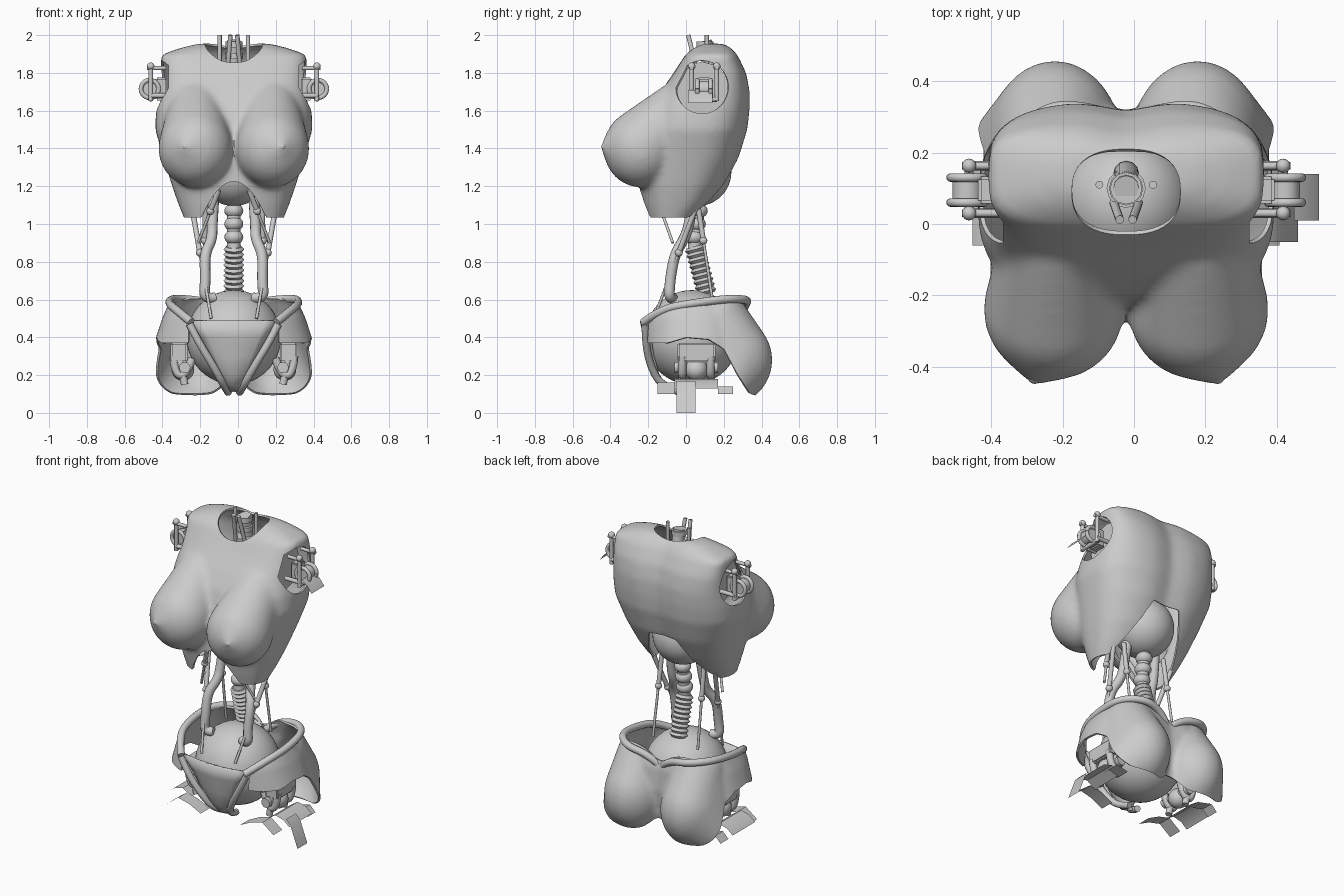
import bpy, bmesh, math
from mathutils import Matrix, Vector

if "Cube" in bpy.data.objects:
    bpy.data.objects.remove(bpy.data.objects["Cube"])

CX = -0.022  # symmetry plane of the body


def lerp_table(pts, t):
    if t <= pts[0][0]:
        return pts[0][1]
    for (a, va), (b, vb) in zip(pts, pts[1:]):
        if t <= b:
            return va + (vb - va) * (t - a) / (b - a)
    return pts[-1][1]


def add_mesh(name, me, angle=40):
    me.shade_smooth()
    me.set_sharp_from_angle(angle=math.radians(angle))
    ob = bpy.data.objects.new(name, me)
    ob.location.x = CX
    bpy.context.collection.objects.link(ob)
    return ob


def finish(name, bm):
    me = bpy.data.meshes.new(name)
    bm.to_mesh(me)
    bm.free()
    return add_mesh(name, me)


def baked(ob):
    bpy.context.view_layer.update()
    me = bpy.data.meshes.new_from_object(ob.evaluated_get(bpy.context.evaluated_depsgraph_get()))
    bpy.data.objects.remove(ob)
    return me


def ball(bm, c, r, seg=32):
    r = (r, r, r) if isinstance(r, float) else r
    m = Matrix.Translation(c) @ Matrix.Diagonal((*r, 1))
    return bmesh.ops.create_uvsphere(bm, u_segments=seg, v_segments=seg // 2, radius=1, matrix=m)['verts']


def hull(bm, balls):
    """Add the convex hull of several balls as one closed solid."""
    verts = [v for c, r in balls for v in ball(bm, c, r, 40)]
    bmesh.ops.delete(bm, geom=list({f for v in verts for f in v.link_faces}), context='FACES_ONLY')
    res = bmesh.ops.convex_hull(bm, input=verts)
    inner = [v for v in res['geom_interior'] if isinstance(v, bmesh.types.BMVert)]
    bmesh.ops.delete(bm, geom=inner, context='VERTS')


def ball_part(name, c, r, seg=32):
    bm = bmesh.new()
    ball(bm, c, r, seg)
    return finish(name, bm)


def box(name, c, size):
    bm = bmesh.new()
    bmesh.ops.create_cube(bm, size=1, matrix=Matrix.Translation(c) @ Matrix.Diagonal((*size, 1)))
    bmesh.ops.bevel(bm, geom=bm.edges[:], offset=0.008, segments=2, affect='EDGES')
    return finish(name, bm)


def tube(name, pts, r, smooth=False, radii=None):
    cu = bpy.data.curves.new(name, 'CURVE')
    cu.dimensions, cu.bevel_depth, cu.bevel_resolution, cu.use_fill_caps = '3D', r, 4, True
    sp = cu.splines.new('NURBS' if smooth else 'POLY')
    sp.points.add(len(pts) - 1)
    for i, p in enumerate(pts):
        sp.points[i].co = (*p, 1)
        sp.points[i].radius = radii[i] if radii else 1
    sp.order_u, sp.use_endpoint_u, sp.resolution_u = 3, True, 8
    ob = bpy.data.objects.new(name, cu)
    bpy.context.collection.objects.link(ob)
    return add_mesh(name, baked(ob))


def sheet(name, pts, y0, y1):
    bm = bmesh.new()
    rows = [[bm.verts.new((x, y, z)) for x, z in pts] for y in (y0, y1)]
    for i in range(len(pts) - 1):
        bm.faces.new((rows[0][i], rows[0][i + 1], rows[1][i + 1], rows[1][i]))
    return finish(name, bm)


def loft(bm, rings, dip, n=64):
    loops = []
    for z, w, yf, yb, e in rings:
        loop = []
        for i in range(n):
            c, s = math.cos(math.tau * i / n), math.sin(math.tau * i / n)
            x = w * math.copysign(abs(c) ** (2 / e), c)
            y = (yf + yb) / 2 + (yb - yf) / 2 * math.copysign(abs(s) ** (2 / e), s)
            if s > 0:
                y -= dip * math.exp(-(x / .08) ** 2)
            loop.append(bm.verts.new((x, y, z)))
        loops.append(loop)
    for a, b in zip(loops, loops[1:]):
        for i in range(n):
            j = (i + 1) % n
            bm.faces.new((a[i], a[j], b[j], b[i]))
    bm.faces.new(loops[0][::-1])
    bm.faces.new(loops[-1])


def shell(name, bm, keep, smooth):
    """Fuse the solids, cut away where keep(co) < 0, and give the skin thickness."""
    ob = finish(name, bm)
    ob.location.x = 0
    m = ob.modifiers.new('fuse', 'REMESH')
    m.mode, m.voxel_size = 'VOXEL', 0.014
    m = ob.modifiers.new('soften', 'SMOOTH')
    m.factor, m.iterations = 0.5, smooth
    me = baked(ob)
    bm = bmesh.new()
    bm.from_mesh(me)
    bmesh.ops.triangulate(bm, faces=bm.faces[:])
    val = {v: keep(v.co) for v in bm.verts}
    cuts = []
    for e in bm.edges[:]:
        a, b = e.verts
        if val[a] * val[b] < 0:
            cuts.append(bmesh.utils.edge_split(e, a, val[a] / (val[a] - val[b]))[1])
    bmesh.ops.connect_verts(bm, verts=cuts)
    bmesh.ops.delete(bm, geom=[v for v, f in val.items() if f < 0], context='VERTS')
    ob = finish(name, bm)
    m = ob.modifiers.new('skin', 'SOLIDIFY')
    m.thickness, m.offset = 0.012, -1
    return add_mesh(name, baked(ob))


# Upper torso shell with neck, arm and waist openings
bm = bmesh.new()
loft(bm, [(.95, .23, -.18, 0, 2.6), (1.03, .264, -.207, .06, 2.6), (1.1, .292, -.228, .13, 2.6),
          (1.2, .327, -.25, .207, 2.6), (1.35, .372, -.245, .287, 2.6), (1.5, .417, -.225, .332, 2.7),
          (1.6, .412, -.195, .342, 2.9), (1.7, .394, -.135, .342, 3.2), (1.8, .387, -.065, .322, 3.6),
          (1.895, .386, -.005, .275, 3.8), (1.93, .29, .035, .245, 3.4), (1.955, .19, .08, .21, 3)], .025)
for s in (-1, 1):
    hull(bm, [((s * .203, -.24, 1.40), (.197, .197, .207)), ((s * .2, -.045, 1.6), .15), ((s * .253, -.422, 1.41), .03)])


def keep_torso(p):
    x, y, z = abs(p.x), p.y, p.z
    neck = max((x / .152) ** 2.5 + abs((y - .09) / .12) ** 2.5 - 1, (1.7 - z) * 5)
    arm = max(((y - .085) / .14) ** 2 + ((z - 1.725) / .14) ** 2 - 1, (.345 - x) * 5)
    hem = 1.225 - 6.5 * x * x if y < -.05 else min(1.34, 1.56 - 2.3 * x)
    return min(neck, arm, (z - max(hem, 1.035)) * 5)


shell('torso_shell', bm, keep_torso, 20)

# Hip shell with leg openings
bm = bmesh.new()
loft(bm, [(-.02, .36, -.1, .26, 2.4), (.1, .41, -.17, .3, 2.4), (.2, .43, -.21, .33, 2.4), (.36, .425, -.24, .35, 2.4),
          (.5, .38, -.24, .34, 2.4), (.6, .335, -.21, .31, 2.4), (.72, .31, -.18, .27, 2.4)], .03)
for s in (-1, 1):
    hull(bm, [((s * .2, .22, .28), (.19, .237, .24)), ((s * .27, .2, .17), .165), ((s * .155, .2, .17), .145),
              ((s * .2, .17, .5), .155)])
WAIST = [(-.25, .47), (-.1, .55), (0, .585), (.3, .61)]
LEG = [(-.1, .37), (0, .4), (.12, .39), (.2, .34), (.27, .21), (.34, .1), (.5, .06)]


def keep_hips(p):
    top = lerp_table(WAIST, p.y) - (.06 * math.exp(-(p.x / .08) ** 2) if p.y > 0 else 0)
    return min(top - p.z, p.z - lerp_table(LEG, p.y), max(abs(p.x) - .24, p.y))


shell('hip_shell', bm, keep_hips, 5)

# Tapering front pelvis plate
bm = bmesh.new()
rows = []
for z, w, y in [(.487, .222, -.245), (.4, .178, -.225), (.3, .125, -.21), (.2, .075, -.18), (.14, .04, -.14), (.11, .025, -.08)]:
    rows.append([bm.verts.new((w * k / 4, y + .03 * (k / 4) ** 2, z)) for k in range(-4, 5)])
for a, b in zip(rows, rows[1:]):
    for i in range(8):
        bm.faces.new((a[i], b[i], b[i + 1], a[i + 1]))
ob = finish('pelvis_plate', bm)
ob.modifiers.new('skin', 'SOLIDIFY').thickness = 0.012

# Inner balls and spine
ball_part('pelvis_ball', (0, .03, .4), .25, 48)
ball_part('chest_ball', (0, .06, 1.275), .18, 48)
bellows = [(0, .045 + .065 * (i / 18), .88 - .25 * i / 18) for i in range(19)]
tube('spine_bellows', bellows, .055, radii=[1 if i % 2 else .78 for i in range(19)])
tube('spine_upper', [(0, .1, 1.97), (0, .15, 1.7), (0, .13, 1.4), (0, .06, 1.1), (0, .045, .86)], .036, True)
for i, z in enumerate((.93, 1.0, 1.07)):
    ball_part(f'vertebra_{i}', (0, .045 + .01 * i, z), (.05, .05, .04), 24)
for i, (z, r) in enumerate([(1.82, .055), (1.89, .048), (1.95, .045)]):
    tube(f'neck_ring_{i}', [(0, .1, z - .016), (0, .1, z + .016)], r)

for s, side in ((-1, 'left'), (1, 'right')):
    def P(*pts):
        return [(s * x, y, z) for x, y, z in pts]

    ball_part(side + '_nipple', P((.256, -.428, 1.41))[0], .02, 16)
    # Neck rods
    tube(side + '_neck_rod', P((.075, .11, 1.7), (.075, .11, 2.0)), .011)
    tube(side + '_front_neck_rod', P((.035, .06, 1.8), (.018, .012, 2.0)), .012)
    # Shoulder joint
    tube(side + '_shoulder_backing', P((.29, .085, 1.715), (.3, .085, 1.715)), .145)
    tube(side + '_shoulder_disc', P((.445, .06, 1.715), (.445, .13, 1.715)), .042)
    circle = [(s * .445 + .047 * math.cos(math.tau * i / 24), 1.715 + .047 * math.sin(math.tau * i / 24)) for i in range(25)]
    for y in (.06, .13):
        tube(side + '_shoulder_ring', [(x, y, z) for x, z in circle], .012)
    box(side + '_shoulder_block', P((.385, .095, 1.715))[0], (.06, .075, .12))
    for y in (.03, .163):
        tube(side + '_shoulder_post', P((.44, y, 1.84), (.44, y, 1.65)), .012)
        tube(side + '_shoulder_pin', P((.36, y, 1.825), (.46, y, 1.825)), .011)
        tube(side + '_shoulder_arm', P((.34, y, 1.68), (.445, y, 1.68)), .013)
        ball_part(side + '_post_knob', P((.44, y, 1.835))[0], .02, 16)
    tube(side + '_shoulder_bridge', P((.44, .03, 1.66), (.44, .163, 1.66)), .013)
    # Waist cables and pistons
    tube(side + '_cable', P((.1, .05, 1.22), (.115, .02, 1.0), (.115, -.01, .92), (.155, -.06, .84), (.15, -.085, .7),
                            (.16, -.09, .6), (.1, -.07, .61)), .028, True)
    for i, (a, b) in enumerate([((.22, .05, 1.08), (.12, -.17, .5)), ((.08, -.17, 1.18), (.19, -.07, .9)),
                                ((.15, .06, 1.12), (.16, .14, .6))]):
        a, b = [Vector(q) for q in P(a, b)]
        mid = a.lerp(b, .4)
        tube(f'{side}_piston_body_{i}', [a, mid], .014)
        tube(f'{side}_piston_rod_{i}', [mid, b], .008)
        ball_part(f'{side}_piston_knob_{i}', mid, .021, 16)
    # Rolled waistband and crotch straps
    tube(side + '_waistband', P((.225, -.225, .48), (.31, -.13, .55), (.345, .03, .58), (.33, .22, .605), (.22, .33, .6),
                                (.08, .315, .575), (.02, .29, .52)), .022, True)
    tube(side + '_crotch_strap', P((.235, -.215, .47), (.19, -.215, .38), (.11, -.19, .25), (.05, -.13, .14), (.03, -.03, .11)), .02, True)
    # Hip joint
    box(side + '_hip_block', P((.29, .055, .32))[0], (.09, .2, .1))
    ball_part(side + '_hip_ball', P((.27, .055, .23))[0], .06)
    for y in (-.02, .13):
        tube(side + '_hip_fork', P((.22, y, .29), (.25, y, .2), (.31, y, .2), (.32, y, .3)), .022, True)
        tube(side + '_hip_piston', P((.29, y, .3), (.26, y, .15)), .02)
    tube(side + '_hip_axle', P((.26, -.06, .24), (.26, .17, .24)), .03)
    # Torn thigh plates
    for part, y0, y1, pts in (('plate', -.06, .17, ((.27, .14), (.33, .18), (.39, .165), (.43, .13))),
                              ('flap', -.15, -.06, ((.14, .1), (.22, .14), (.3, .16), (.38, .1))),
                              ('rear_flap', .17, .25, ((.28, .12), (.36, .14), (.4, .1)))):
        sheet(f'{side}_thigh_{part}', [(s * x, z) for x, z in pts], y0, y1)

# Loose torn strips on the right side
sheet('hanging_strip', [(.40, .17), (.43, .14), (.482, 0)], -.05, .05)
sheet('shoulder_scrap', [(.47, 1.71), (.51, 1.68), (.54, 1.64)], .01, .14)
